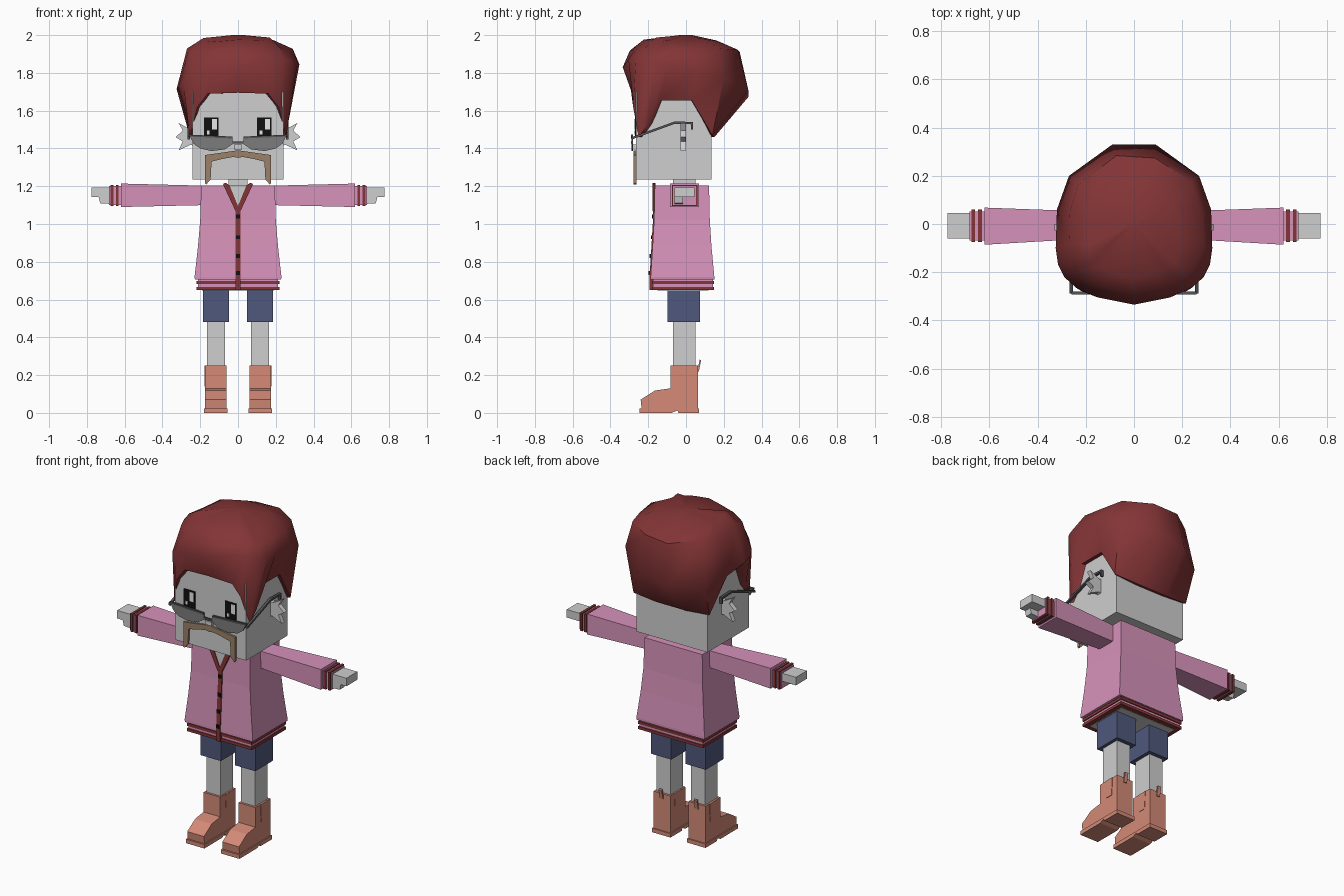
import bpy, bmesh, math, random

random.seed(4)
old = bpy.data.objects.get("Cube")
if old:
    bpy.data.objects.remove(old, do_unlink=True)


def make_mat(name, r, g, b):
    m = bpy.data.materials.new(name)
    m.use_nodes = True
    m.diffuse_color = (r, g, b, 1)
    for n in m.node_tree.nodes:
        if n.type == 'BSDF_PRINCIPLED':
            n.inputs["Base Color"].default_value = (r, g, b, 1)
            n.inputs["Roughness"].default_value = 0.8
    return m


skin = make_mat("pale skin", .62, .62, .62)
pink = make_mat("pink cloth", .68, .29, .49)
red = make_mat("dark red", .23, .035, .037)
navy = make_mat("navy cloth", .08, .098, .2)
leather = make_mat("tan leather", .66, .255, .185)
brown = make_mat("moustache brown", .32, .22, .14)
glass = make_mat("grey glass", .2, .2, .2)
metal = make_mat("dark metal", .09, .09, .1)
black = make_mat("black", .005, .005, .005)
white = make_mat("white", .85, .85, .85)


def loft(name, rings, mat, cap=True):
    """Skin a list of equal point rings, closing both ends."""
    bm = bmesh.new()
    rows = [[bm.verts.new(p) for p in ring] for ring in rings]
    n = len(rows[0])
    for a, b in zip(rows, rows[1:]):
        for i in range(n):
            j = (i + 1) % n
            bm.faces.new((a[i], a[j], b[j], b[i]))
    if cap:
        bm.faces.new(rows[0])
        bm.faces.new(rows[-1])
    bmesh.ops.recalc_face_normals(bm, faces=bm.faces)
    me = bpy.data.meshes.new(name)
    bm.to_mesh(me)
    bm.free()
    me.materials.append(mat)
    ob = bpy.data.objects.new(name, me)
    bpy.context.collection.objects.link(ob)
    return ob


def level(z, x0, x1, y0, y1):
    return [(x0, y0, z), (x1, y0, z), (x1, y1, z), (x0, y1, z)]


def box(name, x, y, z, mat):
    return loft(name, [level(h, *x, *y) for h in z], mat)


def plate(name, pts, y0, y1, mat, s=1):
    """Extrude an (x, z) outline along y."""
    return loft(name, [[(s * x, y, z) for x, z in pts] for y in (y0, y1)], mat)


def side_plate(name, pts, x0, x1, mat):
    """Extrude a (y, z) outline along x."""
    return loft(name, [[(x, y, z) for y, z in pts] for x in (x0, x1)], mat)


def span(s, a, b):
    return sorted((s * a, s * b))


# Head and neck
box("head", (-.24, .24), (-.265, .135), (1.235, 1.7), skin)
box("neck", (-.05, .05), (-.07, .05), (1.15, 1.24), skin)

# Hair: hem, widest ring and crown from mirrored half outlines
hem = [(0, -.285, 1.695), (.16, -.285, 1.69), (.215, -.28, 1.62), (.255, -.25, 1.46),
       (.265, -.2, 1.53), (.262, -.14, 1.655), (.262, .03, 1.655), (.257, .14, 1.47),
       (.1, .15, 1.46)]
wide = [(0, -.335, 1.83), (.15, -.305, 1.84), (.24, -.265, 1.83), (.29, -.22, 1.8),
        (.315, -.17, 1.79), (.325, -.1, 1.78), (.32, .06, 1.76), (.27, .2, 1.72),
        (.09, .33, 1.69)]


def whole(half):
    return half + [(-x, y, z) for x, y, z in half[:0:-1]]


def jit(a=.012):
    return random.uniform(-a, a)


hem, wide = whole(hem), whole(wide)
inner = [(x * .85, y * .85, z) for x, y, z in hem]
full = [(x, y, z + .2 * x) for x, y, z in wide]
shoulder = [(x * .86 + jit(), y * .86 + jit(), 1.92 + jit()) for x, y, z in wide]
crown = [(x * .58, y * .58 - .03, 1.975 + jit()) for x, y, z in wide]
peak = [(x * .1, y * .1, 2) for x, y, z in wide]
hair = loft("hair", [inner, hem, full, shoulder, crown, peak], red)
bpy.context.view_layer.objects.active = hair
hair.select_set(True)
bpy.ops.object.shade_smooth_by_angle(angle=math.radians(50))
hair.select_set(False)

# Eyes with highlights
for side, x in (("right", -.18), ("left", .1)):
    box(side + "_eye", (x, x + .077), (-.27, -.264), (1.46, 1.565), black)
    box(side + "_eye_shine", (x + .043, x + .07), (-.272, -.269), (1.5, 1.557), white)
    box(side + "_eye_glint", (x + .015, x + .03), (-.272, -.269), (1.475, 1.495), white)

# Moustache
tash = [(0, 1.39), (.07, 1.38), (.175, 1.365), (.175, 1.215), (.168, 1.21),
        (.145, 1.235), (.14, 1.33), (.08, 1.345), (.025, 1.355), (0, 1.35)]
plate("moustache", tash + [(-x, z) for x, z in tash[-2:0:-1]], -.277, -.262, brown)

# Glasses
lens = [(.03, 1.455), (.255, 1.465), (.235, 1.425), (.2, 1.4), (.14, 1.386),
        (.07, 1.395), (.025, 1.425)]
temple = [(-.288, 1.46), (-.06, 1.543), (.037, 1.54), (.037, 1.5), (.027, 1.5),
          (.027, 1.528), (-.06, 1.53), (-.288, 1.447)]
ear = [(.23, 1.51), (.25, 1.5), (.315, 1.535), (.292, 1.495), (.33, 1.46),
       (.292, 1.437), (.315, 1.39), (.25, 1.42), (.23, 1.41)]
box("glasses_bridge", (-.03, .03), (-.29, -.28), (1.425, 1.437), metal)
box("nose_pads", (-.022, .022), (-.288, -.262), (1.395, 1.42), skin)

# Torso and jacket
box("torso", (-.19, .19), (-.15, .12), (.66, .8), skin)
loft("jacket", [level(z, -h, h, a, b) for z, h, a, b in (
    (1.205, .195, -.165, .122), (1.02, .2, -.169, .126), (.88, .212, -.177, .135),
    (.72, .23, -.187, .15), (.705, .228, -.187, .15))], pink)
box("jacket_hem", (-.213, .213), (-.175, .143), (.655, .71), pink)
for i, z in enumerate((.65, .682)):
    box(f"hem_stripe_{i}", (-.219, .219), (-.181, .149), (z, z + .017), red)
box("hem_underside", (-.19, .19), (-.15, .12), (.648, .652), skin)

# Neckline, front strip and buttons
plate("neck_opening", [(-.05, 1.206), (.05, 1.206), (0, 1.08)], -.173, -.164, skin)
strip = [(-.173, 1.085), (-.176, 1), (-.183, .88), (-.193, .72), (-.193, .65),
         (-.17, .65), (-.16, 1.085)]
side_plate("front_strip", strip, -.013, .013, red)
for z, y in ((1.04, -.175), (.93, -.181), (.83, -.187), (.74, -.193)):
    box("button", (-.01, .01), (y - .005, y + .005), (z - .01, z + .01), black)

for side, s in (("left", 1), ("right", -1)):
    # Face pieces on each side
    plate(side + "_lens", lens, -.289, -.281, glass, s)
    plate(side + "_lens_rim", [(.03, 1.463), (.26, 1.473), (.26, 1.463), (.03, 1.453)],
          -.292, -.28, metal, s)
    side_plate(side + "_temple", temple, s * .253, s * .268, metal)
    plate(side + "_ear", ear, -.028, 0, skin, s)

    # Collar edge
    plate(side + "_collar", [(.045, 1.205), (.065, 1.218), (.08, 1.212), (.014, 1.07),
                             (0, 1.075), (0, 1.095)], -.178, -.162, red, s)

    # Arm, cuff and hand
    loft(side + "_sleeve", [[(s * x, a, lo), (s * x, b, lo), (s * x, b, hi), (s * x, a, hi)]
                            for x, a, b, lo, hi in ((.18, -.06, .052, 1.1, 1.203),
                                                    (.62, -.086, .068, 1.09, 1.214))], pink)
    box(side + "_cuff", span(s, .61, .682), (-.068, .052), (1.1, 1.2), pink)
    for x in (.632, .66):
        box(side + "_cuff_stripe", span(s, x, x + .015), (-.075, .06), (1.095, 1.206), red)
    box(side + "_palm", span(s, .67, .775), (-.06, .045), (1.143, 1.192), skin)
    plate(side + "_fingers", [(.67, 1.106), (.73, 1.11), (.738, 1.145), (.67, 1.145)],
          -.06, -.015, skin, s)

    # Shorts and leg
    box(side + "_short_leg", span(s, .048, .185), (-.097, .074), (.48, .66), navy)
    box(side + "_leg", span(s, .07, .165), (-.07, .05), (.2, .5), skin)

    # Boot with heel notch, sole, side panel and pull tab
    boot = [(-.083, .25), (.063, .25), (.063, .02), (-.235, .02), (-.24, .07),
            (-.165, .118), (-.083, .13)]
    sole = [(.07, 0), (.07, .024), (-.245, .024), (-.245, 0), (-.075, 0),
            (-.045, .014), (-.04, 0)]
    side_plate(side + "_boot", boot, s * .062, s * .175, leather)
    side_plate(side + "_sole", sole, s * .056, s * .181, leather)
    panel = [(-.035, .25), (.025, .25), (.018, .14), (-.028, .14)]
    for x in (.06, .172):
        side_plate(side + "_boot_panel", panel, s * x, s * (x + .006), leather)
    side_plate(side + "_pull_tab", [(.06, .22), (.068, .22), (.08, .278), (.072, .282)],
               s * .108, s * .13, leather)
